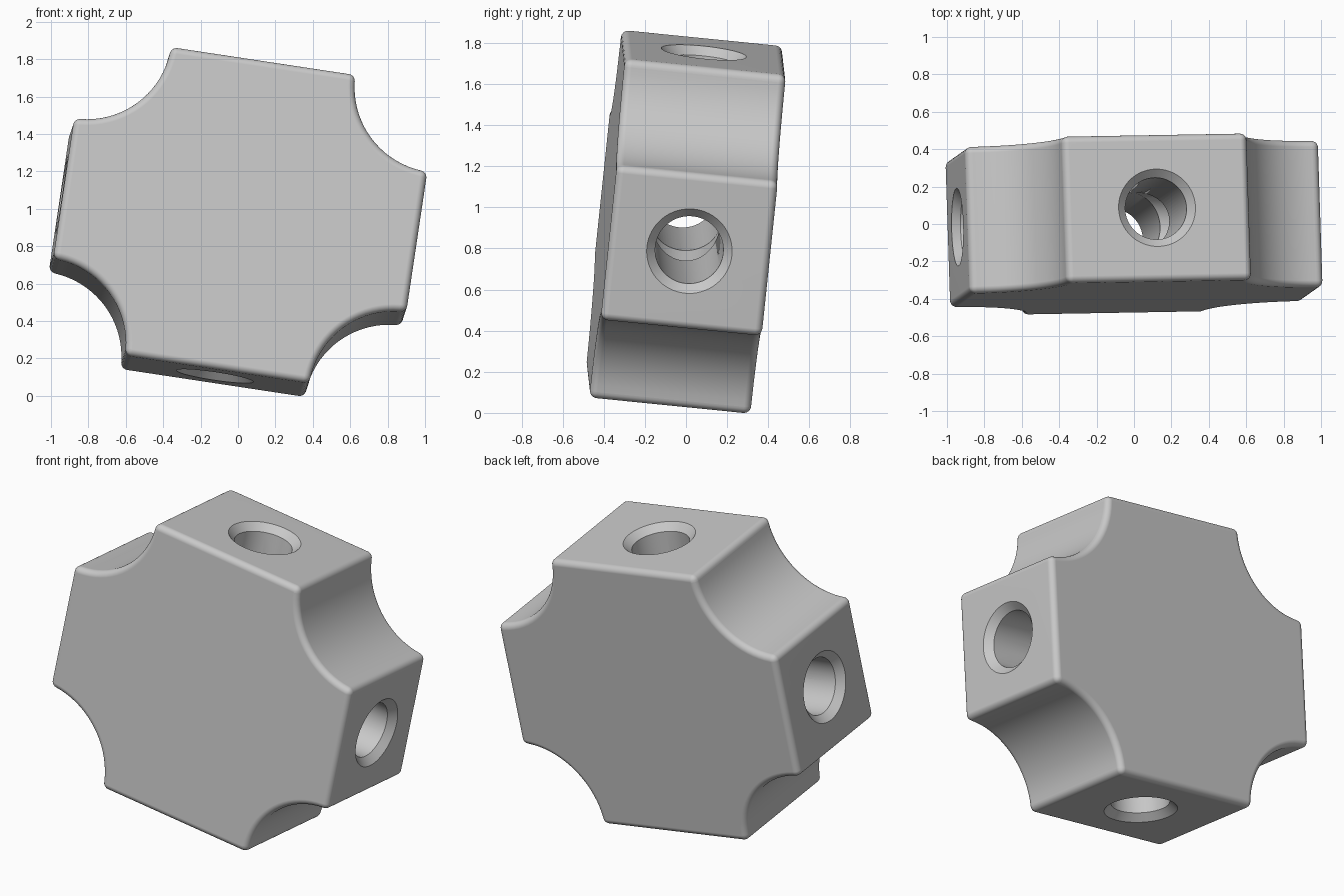
import bpy
import bmesh
from math import cos, sin, pi, radians
from mathutils import Matrix, Vector

if "Cube" in bpy.data.objects:
    bpy.data.objects.remove(bpy.data.objects["Cube"], do_unlink=True)

HALF_X, HALF_Z, HALF_DEPTH = 0.955, 0.838, 0.394   # half sizes of the block
SCOOP = 0.456                                      # radius of the corner scoops
FILLET = 0.07
HOLE, CHAMFER = 0.166, 0.042
ARC_STEPS = 20

grey = bpy.data.materials.new("light_grey")
grey.use_nodes = True
colour = (0.58, 0.58, 0.58, 1)
grey.diffuse_color = colour
grey.node_tree.nodes["Principled BSDF"].inputs["Base Color"].default_value = colour


def add_object(name, bm):
    bmesh.ops.recalc_face_normals(bm, faces=bm.faces)
    mesh = bpy.data.meshes.new(name)
    bm.to_mesh(mesh)
    bm.free()
    mesh.materials.append(grey)
    obj = bpy.data.objects.new(name, mesh)
    bpy.context.collection.objects.link(obj)
    return obj


def make_block():
    # Rectangle with a quarter circle scooped from each corner, extruded in depth
    bm = bmesh.new()
    outline = []
    for corner, (sx, sz) in enumerate([(1, 1), (-1, 1), (-1, -1), (1, -1)]):
        start = 1.5 * pi + corner * pi / 2
        for i in range(ARC_STEPS + 1):
            a = start - i * (pi / 2) / ARC_STEPS
            outline.append((sx * HALF_X + SCOOP * cos(a), sz * HALF_Z + SCOOP * sin(a)))
    # each scoop is walked from the side arm to the next arm round the block
    ordered = []
    for corner in range(4):
        pts = outline[corner * (ARC_STEPS + 1):(corner + 1) * (ARC_STEPS + 1)]
        ordered += pts
    face = bm.faces.new([bm.verts.new((x, -HALF_DEPTH, z)) for x, z in ordered])
    moved = bmesh.ops.extrude_face_region(bm, geom=[face])["geom"]
    bmesh.ops.translate(bm, vec=(0, 2 * HALF_DEPTH, 0),
                        verts=[v for v in moved if isinstance(v, bmesh.types.BMVert)])
    return add_object("cross_block", bm)


def make_drill(name, half_length, turn):
    # Lathed cutter with a flare at both ends for the chamfered rims
    over = 0.02
    profile = [(0, half_length + over), (HOLE + CHAMFER + over, half_length + over),
               (HOLE, half_length - CHAMFER)]
    profile += [(r, -h) for r, h in reversed(profile)]
    bm = bmesh.new()
    verts = [bm.verts.new((r, 0, h)) for r, h in profile]
    edges = [bm.edges.new(pair) for pair in zip(verts, verts[1:])]
    bmesh.ops.spin(bm, geom=verts + edges, axis=(0, 0, 1), cent=(0, 0, 0),
                   angle=2 * pi, steps=64)
    bmesh.ops.remove_doubles(bm, verts=bm.verts, dist=0.0001)
    bmesh.ops.transform(bm, matrix=Matrix.Rotation(turn, 4, "Y"), verts=bm.verts)
    drill = add_object(name, bm)
    drill.hide_render = True
    return drill


block = make_block()
drills = [make_drill("upright_drill", HALF_Z, 0),
          make_drill("sideways_drill", HALF_X, pi / 2)]

# Rounded edges, then the two crossing holes
bevel = block.modifiers.new("rounded_edges", "BEVEL")
bevel.width = FILLET
bevel.segments = 6
bevel.limit_method = "ANGLE"
bevel.angle_limit = radians(40)
for drill in drills:
    cut = block.modifiers.new(drill.name, "BOOLEAN")
    cut.operation = "DIFFERENCE"
    cut.solver = "EXACT"
    cut.object = drill

bpy.context.view_layer.update()
bpy.ops.object.select_all(action="DESELECT")
block.select_set(True)
bpy.context.view_layer.objects.active = block
for modifier in list(block.modifiers):
    bpy.ops.object.modifier_apply(modifier=modifier.name)
for drill in drills:
    bpy.data.objects.remove(drill, do_unlink=True)

# Smooth curves with flat faces kept flat
bpy.ops.object.shade_smooth_by_angle(angle=radians(30))
normals = block.modifiers.new("flat_faces", "WEIGHTED_NORMAL")
normals.keep_sharp = True

# Resting tilt
block.rotation_euler = (radians(-5.8), radians(8.6), radians(1))
bpy.context.view_layer.update()
lowest = min((block.matrix_world @ v.co).z for v in block.data.vertices)
block.location = Vector((0, 0, -lowest))
